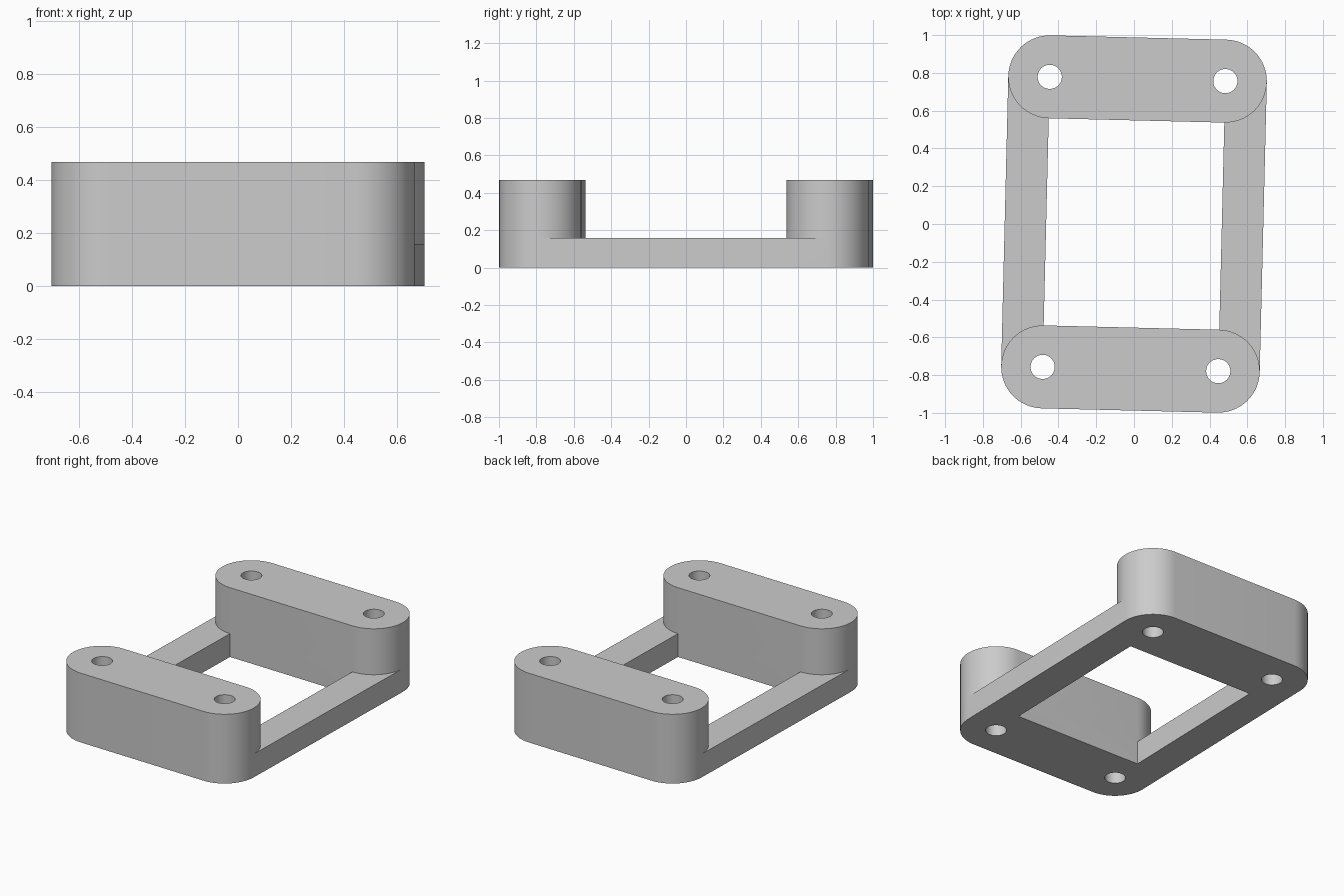
import bpy, bmesh, math
from mathutils import Matrix

# Main dimensions
HOLE_X, HOLE_Y = 0.465, 0.768     # hole centres
END_R, HOLE_R = 0.2195, 0.064     # bar end radius, hole radius
BAR_H, RAIL_H = 0.467, 0.157
ARC = 32                          # segments per half circle
TILT = math.radians(-1.4)         # whole frame is turned slightly

cube = bpy.data.objects.get("Cube")
if cube:
    bpy.data.objects.remove(cube)

grey = bpy.data.materials.new("plain_grey")
grey.use_nodes = True
colour = (0.6, 0.6, 0.6, 1)
grey.diffuse_color = colour
grey.node_tree.nodes["Principled BSDF"].inputs["Base Color"].default_value = colour


def arc(cx, cy, r, start, sweep, n):
    return [(cx + r * math.cos(start + sweep * i / n),
             cy + r * math.sin(start + sweep * i / n)) for i in range(n + 1)]


def prism(name, outline, z0, z1):
    """Extrude a counter-clockwise outline from z0 to z1."""
    bm = bmesh.new()
    face = bm.faces.new([bm.verts.new((x, y, z0)) for x, y in outline])
    top = bmesh.ops.extrude_face_region(bm, geom=[face], use_keep_orig=True)["geom"]
    verts = [v for v in top if isinstance(v, bmesh.types.BMVert)]
    bmesh.ops.translate(bm, verts=verts, vec=(0, 0, z1 - z0))
    bmesh.ops.recalc_face_normals(bm, faces=bm.faces)
    mesh = bpy.data.meshes.new(name)
    bm.to_mesh(mesh)
    bm.free()
    mesh.materials.append(grey)
    obj = bpy.data.objects.new(name, mesh)
    bpy.context.collection.objects.link(obj)
    return obj


def combine(target, tool, operation):
    """Apply a boolean and discard the tool object."""
    mod = target.modifiers.new(operation.lower(), "BOOLEAN")
    mod.operation, mod.object, mod.solver = operation, tool, "EXACT"
    bpy.context.view_layer.objects.active = target
    bpy.ops.object.modifier_apply(modifier=mod.name)
    bpy.data.objects.remove(tool)


# Two tall bars with round ends
bars = []
for name, y in (("front_bar", -HOLE_Y), ("back_bar", HOLE_Y)):
    outline = (arc(HOLE_X, y, END_R, -math.pi / 2, math.pi, ARC)
               + arc(-HOLE_X, y, END_R, math.pi / 2, math.pi, ARC))
    bars.append(prism(name, outline, 0, BAR_H))

# Two low side rails joining the bars
frame = None
rails = []
for name, side in (("left_rail", 1), ("right_rail", -1)):
    a, b = sorted((side * HOLE_X, side * (HOLE_X + END_R)))
    outline = [(a, -HOLE_Y), (b, -HOLE_Y), (b, HOLE_Y), (a, HOLE_Y)]
    rails.append(prism(name, outline, 0, RAIL_H))

frame = bars[0]
for part in rails + bars[1:]:
    combine(frame, part, "UNION")
frame.name = "mounting_frame"

# Four bolt holes through the full height
for sx in (-1, 1):
    for sy in (-1, 1):
        circle = arc(sx * HOLE_X, sy * HOLE_Y, HOLE_R, 0, math.tau, 2 * ARC)[:-1]
        cutter = prism("hole_cutter", circle, -0.1, BAR_H + 0.1)
        cutter.hide_render = True
        combine(frame, cutter, "DIFFERENCE")

# Clean flat regions and turn the frame
bm = bmesh.new()
bm.from_mesh(frame.data)
bmesh.ops.remove_doubles(bm, verts=bm.verts, dist=0.0001)
bmesh.ops.dissolve_limit(bm, angle_limit=math.radians(0.5), verts=bm.verts, edges=bm.edges)
bmesh.ops.transform(bm, matrix=Matrix.Rotation(TILT, 4, "Z"), verts=bm.verts)
bm.to_mesh(frame.data)
bm.free()

# Smooth round ends and holes, crisp rims
bpy.ops.object.select_all(action="DESELECT")
frame.select_set(True)
bpy.context.view_layer.objects.active = frame
bpy.ops.object.shade_smooth_by_angle(angle=math.radians(30))
